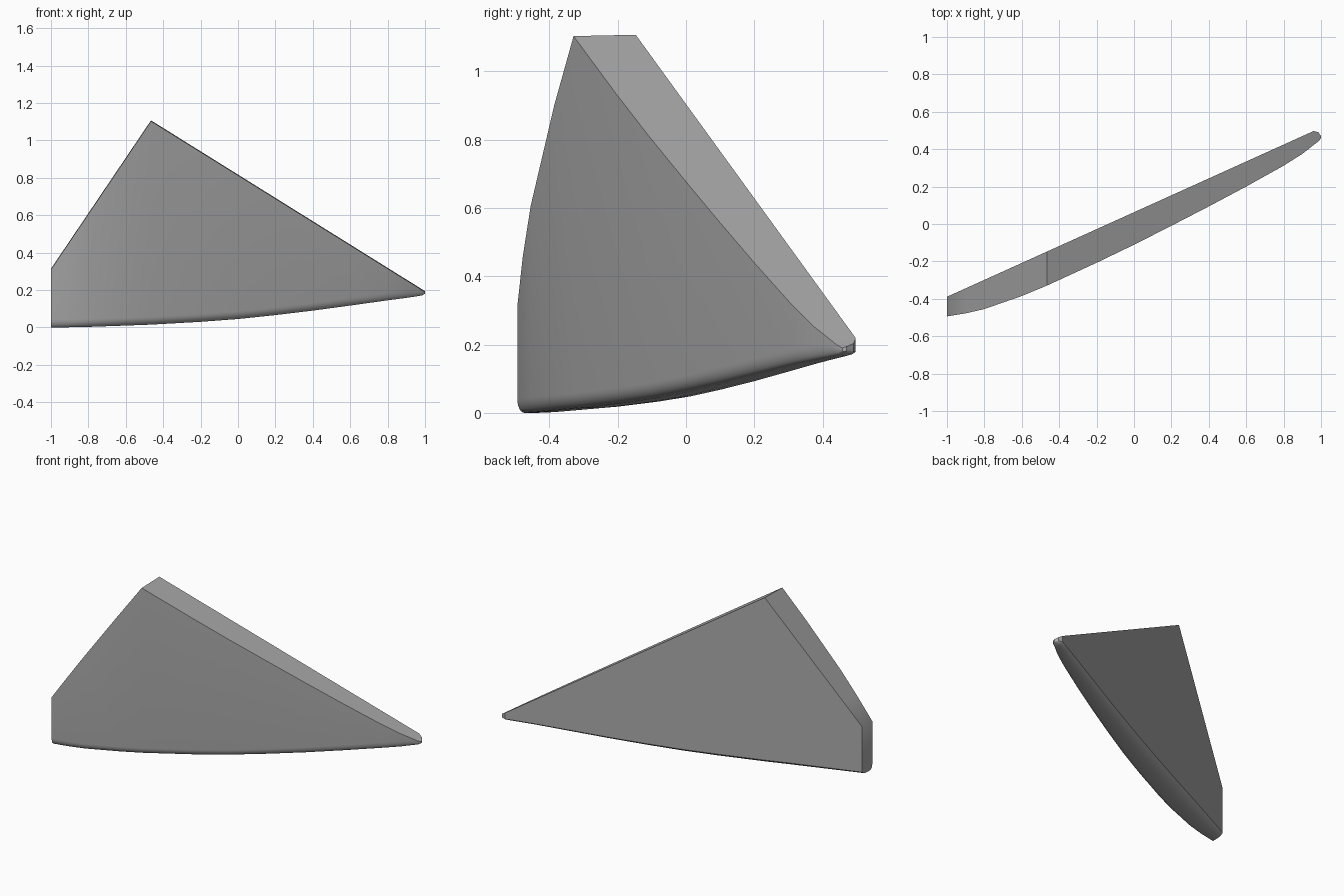
import bpy, bmesh, math

cube = bpy.data.objects.get("Cube")
if cube:
    bpy.data.objects.remove(cube)

# Single stone grey
grey = bpy.data.materials.new("plain_grey")
grey.use_nodes = True
colour = (0.4, 0.4, 0.4, 1)
grey.diffuse_color = colour
grey.node_tree.nodes["Principled BSDF"].inputs["Base Color"].default_value = colour

# Stations along the slab: x, thickness, underside height
STATIONS = [
    (-1.0, .105, .0), (-.9, .134, .001), (-.8, .156, .003), (-.6, .177, .01),
    (-.465, .182, .015), (-.2, .18, .03), (0, .174, .045), (.2, .163, .066),
    (.4, .15, .09), (.6, .134, .117), (.8, .113, .145), (.9, .095, .158),
    (.96, .075, .167), (.985, .05, .172), (1.0, .012, .18),
]
APEX_X, APEX_Z = -.465, 1.103


def back_y(x):
    """Flat back plane, rounded off at the pointed tip."""
    return .063 + .452 * x - max(0, x - .96) ** 2 * 28


def top_z(x):
    """Two straight cuts meeting at the apex."""
    if x <= APEX_X:
        return .31 + (x + 1) * (APEX_Z - .31) / (APEX_X + 1)
    return APEX_Z + (x - APEX_X) * (.19 - APEX_Z) / (1 - APEX_X)


def section(x, width, base):
    """Closed cross-section: top, front face, rounded underside, back face."""
    back, top = back_y(x), top_z(x)
    front = back - width
    lip = .042 * min(1, width / .1)
    lift = .17 * width
    pts = [(back, top + .004), (front, top)]
    for i in range(7):
        a = math.radians(15 * i)
        pts.append((front + .2 * width * (1 - math.cos(a)), base + lip * (1 - math.sin(a))))
    for t, h in ((.5, 0), (.7, .1), (.85, .35), (.95, .7), (1, 1)):
        pts.append((front + t * width, base + h * lift))
    return [(x, y, min(z, top - .001) if i > 1 else z) for i, (y, z) in enumerate(pts)]


# Loft the wedge-shaped slab through its sections
bm = bmesh.new()
rings = [[bm.verts.new(p) for p in section(*s)] for s in STATIONS]
for a, b in zip(rings, rings[1:]):
    for i in range(len(a)):
        j = (i + 1) % len(a)
        bm.faces.new((a[i], a[j], b[j], b[i]))
bm.faces.new(rings[0])
bm.faces.new(rings[-1])
bmesh.ops.recalc_face_normals(bm, faces=bm.faces)

mesh = bpy.data.meshes.new("curved_shard")
bm.to_mesh(mesh)
bm.free()
mesh.materials.append(grey)
shard = bpy.data.objects.new("curved_shard", mesh)
bpy.context.collection.objects.link(shard)

# Smooth curved sides, crisp cut edges
bpy.ops.object.select_all(action='DESELECT')
shard.select_set(True)
bpy.context.view_layer.objects.active = shard
bpy.ops.object.shade_smooth_by_angle(angle=math.radians(35))
